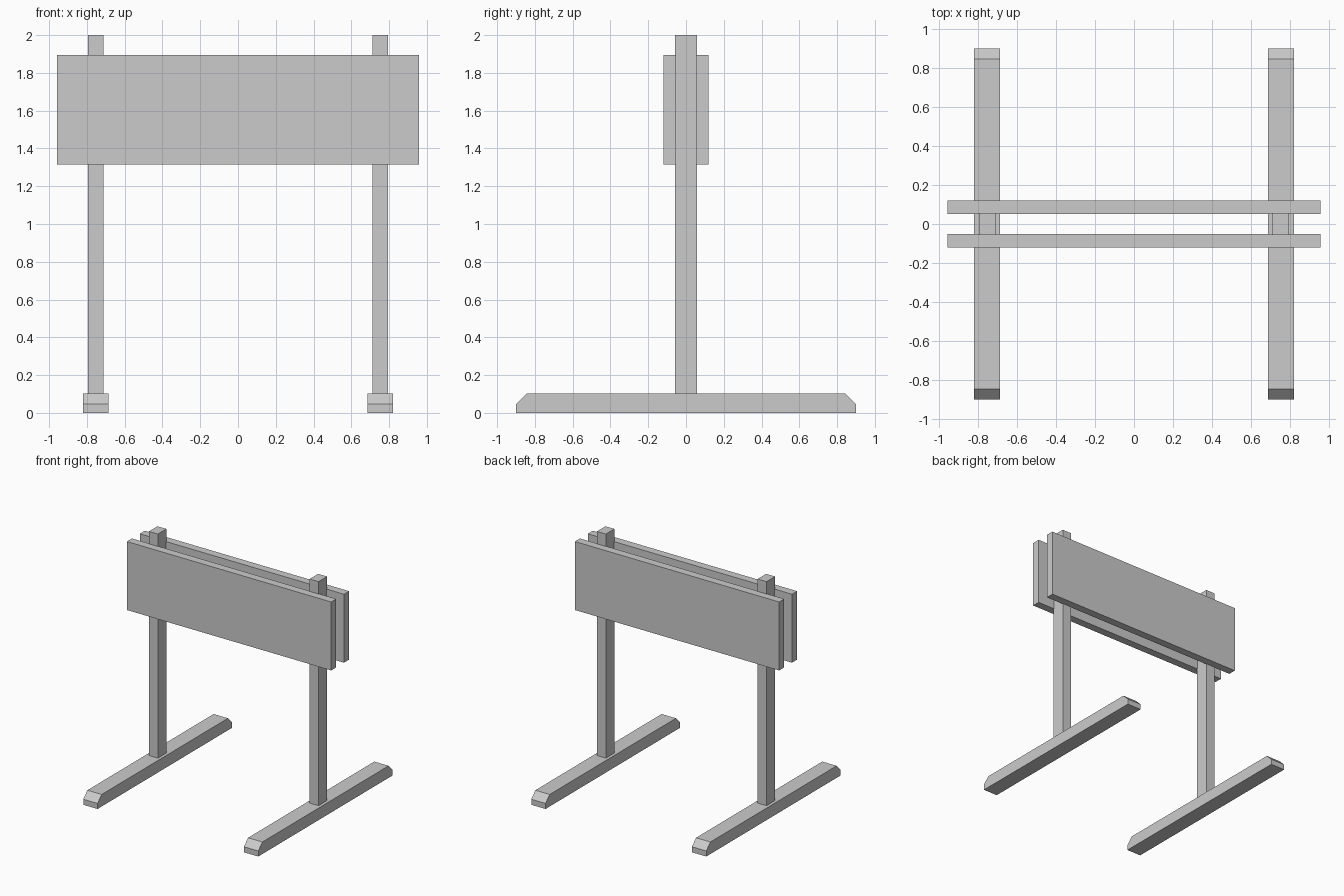
import bpy
import bmesh

cube = bpy.data.objects.get("Cube")
if cube:
    bpy.data.objects.remove(cube, do_unlink=True)

grey = bpy.data.materials.new("plain_grey")
grey.use_nodes = True
colour = (0.6, 0.6, 0.6, 1.0)
grey.diffuse_color = colour
grey.node_tree.nodes["Principled BSDF"].inputs["Base Color"].default_value = colour


def extrude_profile(name, profile, x0, x1):
    """Extrude a (y, z) outline along x from x0 to x1."""
    bm = bmesh.new()
    face = bm.faces.new([bm.verts.new((x0, y, z)) for y, z in profile])
    result = bmesh.ops.extrude_face_region(bm, geom=[face])
    moved = [v for v in result["geom"] if isinstance(v, bmesh.types.BMVert)]
    bmesh.ops.translate(bm, verts=moved, vec=(x1 - x0, 0, 0))
    bmesh.ops.recalc_face_normals(bm, faces=bm.faces)
    mesh = bpy.data.meshes.new(name)
    bm.to_mesh(mesh)
    bm.free()
    mesh.materials.append(grey)
    obj = bpy.data.objects.new(name, mesh)
    bpy.context.collection.objects.link(obj)
    return obj


def box(name, x0, x1, y0, y1, z0, z1):
    return extrude_profile(name, [(y0, z0), (y1, z0), (y1, z1), (y0, z1)], x0, x1)


# Ground runner outline with chamfered upper ends
foot_outline = [(-0.9, 0), (0.9, 0), (0.9, 0.047), (0.845, 0.102),
                (-0.845, 0.102), (-0.9, 0.047)]

# Feet and upright posts
for side, cx in (("left", 0.753), ("right", -0.753)):
    extrude_profile(side + "_foot", foot_outline, cx - 0.067, cx + 0.067)
    box(side + "_post", cx - 0.042, cx + 0.042, -0.057, 0.057, 0.1, 2.0)

# Two boards sandwiching the posts
for name, y0, y1 in (("front_board", -0.12, -0.052), ("back_board", 0.052, 0.12)):
    box(name, -0.957, 0.957, y0, y1, 1.315, 1.895)
